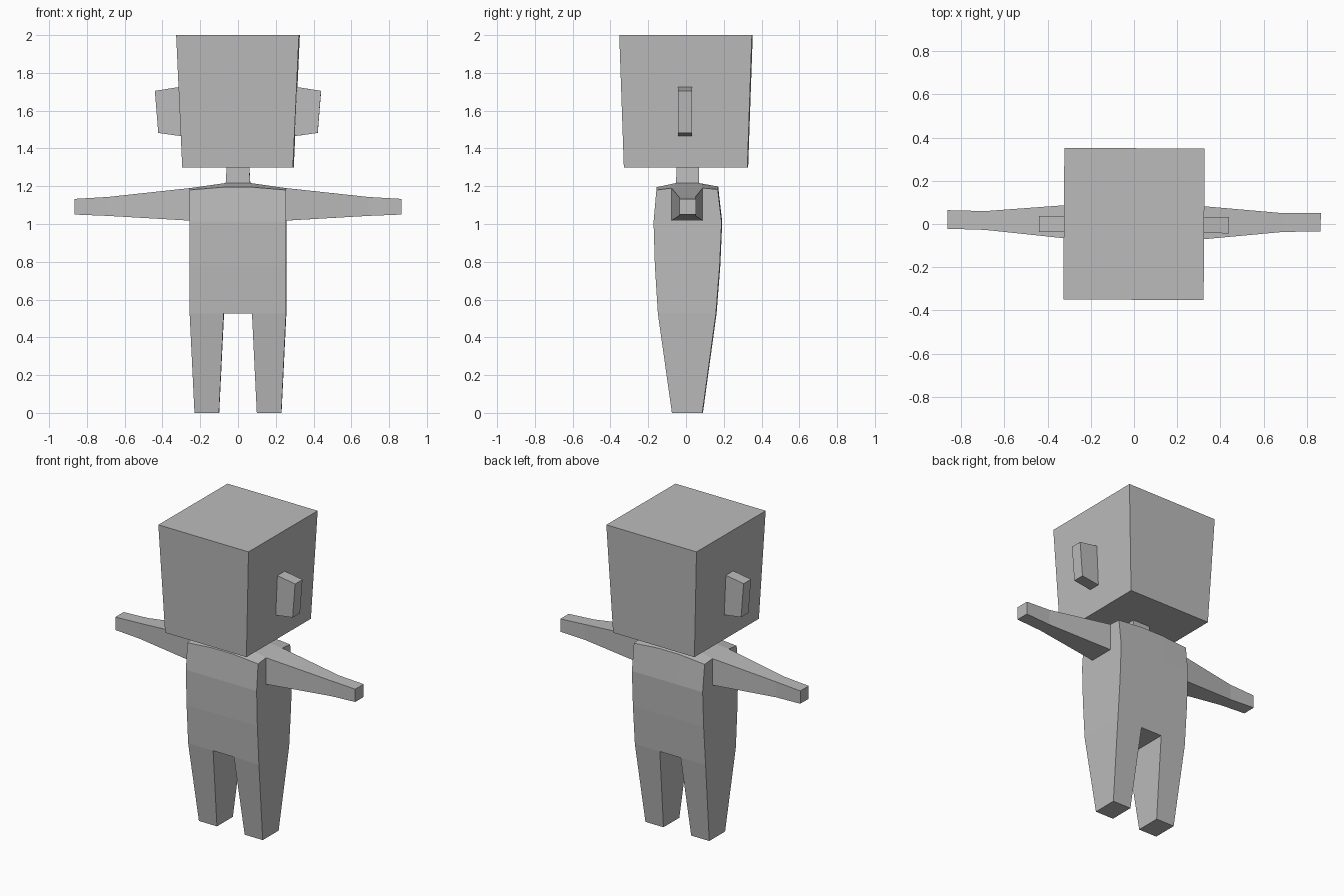
import bpy, math
from mathutils import Matrix

if "Cube" in bpy.data.objects:
    bpy.data.objects.remove(bpy.data.objects["Cube"])

grey = bpy.data.materials.new("plain_grey")
grey.diffuse_color = (0.5, 0.5, 0.5, 1)
grey.use_nodes = True
grey.node_tree.nodes["Principled BSDF"].inputs["Base Color"].default_value = grey.diffuse_color
TURN = Matrix.Rotation(math.radians(-0.4), 4, 'Z')   # whole figure stands slightly turned


def make(name, verts, faces):
    me = bpy.data.meshes.new(name)
    me.from_pydata(verts, [], faces)
    me.materials.append(grey)
    me.transform(TURN)
    ob = bpy.data.objects.new(name, me)
    bpy.context.collection.objects.link(ob)
    # consistent normals
    bpy.context.view_layer.objects.active = ob
    ob.select_set(True)
    bpy.ops.object.mode_set(mode='EDIT')
    bpy.ops.mesh.select_all(action='SELECT')
    bpy.ops.mesh.normals_make_consistent(inside=False)
    bpy.ops.object.mode_set(mode='OBJECT')
    ob.select_set(False)
    return ob


def loft(name, rings, cap_start=True, cap_end=True):
    """Join a chain of four-sided rings into a tube."""
    verts = [p for r in rings for p in r]
    faces = []
    for i in range(len(rings) - 1):
        for k in range(4):
            a, b = i * 4 + k, i * 4 + (k + 1) % 4
            faces.append((a, b, b + 4, a + 4))
    if cap_start:
        faces.append((3, 2, 1, 0))
    if cap_end:
        n = len(verts)
        faces.append((n - 4, n - 3, n - 2, n - 1))
    return make(name, verts, faces)


def flat_ring(z, x0, x1, y0, y1):
    return [(x0, y0, z), (x1, y0, z), (x1, y1, z), (x0, y1, z)]


def side_ring(x, y0, y1, z0, z1, lean=0.0):
    return [(x, y0, z0), (x, y1, z0), (x + lean, y1, z1), (x + lean, y0, z1)]


# head and neck
loft("head", [flat_ring(1.30, -.293, .293, -.327, .327),
              flat_ring(2.00, -.325, .325, -.351, .351)])
loft("neck", [flat_ring(1.215, -.065, .065, -.052, .068),
              flat_ring(1.30, -.06, .06, -.05, .068)], False, False)

# torso: side profile lofted across the width, (y, z, z at the middle)
profile = [(-.147, .525, .525), (-.163, .78, .78), (-.17, 1.01, 1.01),
           (-.155, 1.18, 1.195), (-.075, 1.19, 1.217), (.09, 1.19, 1.217),
           (.17, 1.183, 1.198), (.19, 1.01, 1.01), (.18, .78, .78), (.16, .525, .525)]
mid_y = {4: -.052, 5: .068}
verts = []
for x in (-.255, -.075, .075, .255):
    for i, (y, z, zm) in enumerate(profile):
        if abs(x) > .1:
            verts.append((x, y, z))
        else:
            verts.append((math.copysign(.065, x) if i in mid_y else x, mid_y.get(i, y), zm))
n = len(profile)
faces = []
for s in range(3):
    for i in range(n):
        if (s == 1 and i == 4) or (s != 1 and i == n - 1):
            continue                                  # openings for neck and legs
        a, b = s * n + i, s * n + (i + 1) % n
        faces.append((a, b, b + n, a + n))
for base, x in ((0, -.255), (3 * n, .255)):           # sides, open at the arm roots
    h = len(verts)
    verts += [(x, -.075, 1.018), (x, .09, 1.018)]
    f = [base + i for i in range(n)]
    faces += [(f[3], f[2], h, f[4]), (f[5], h + 1, f[7], f[6]),
              (f[2], f[1], f[0], f[9], f[8], f[7], h + 1, h)]
make("torso", verts, faces)

# arms, legs and ears on both sides
for s, side in ((-1, "left"), (1, "right")):
    loft(side + "_arm", [side_ring(s * .255, -.075, .09, 1.018, 1.19),
                         side_ring(s * .69, -.032, .055, 1.043, 1.143),
                         side_ring(s * .865, -.028, .058, 1.05, 1.133)], False, True)
    loft(side + "_leg", [flat_ring(0, s * .10, s * .23, -.073, .088),
                         flat_ring(.525, s * .075, s * .255, -.147, .16)], True, False)
    loft(side + "_ear", [side_ring(s * .30, -.04, .035, 1.465, 1.725, s * .012),
                         side_ring(s * .422, -.04, .035, 1.482, 1.705, s * .018)], False, True)
